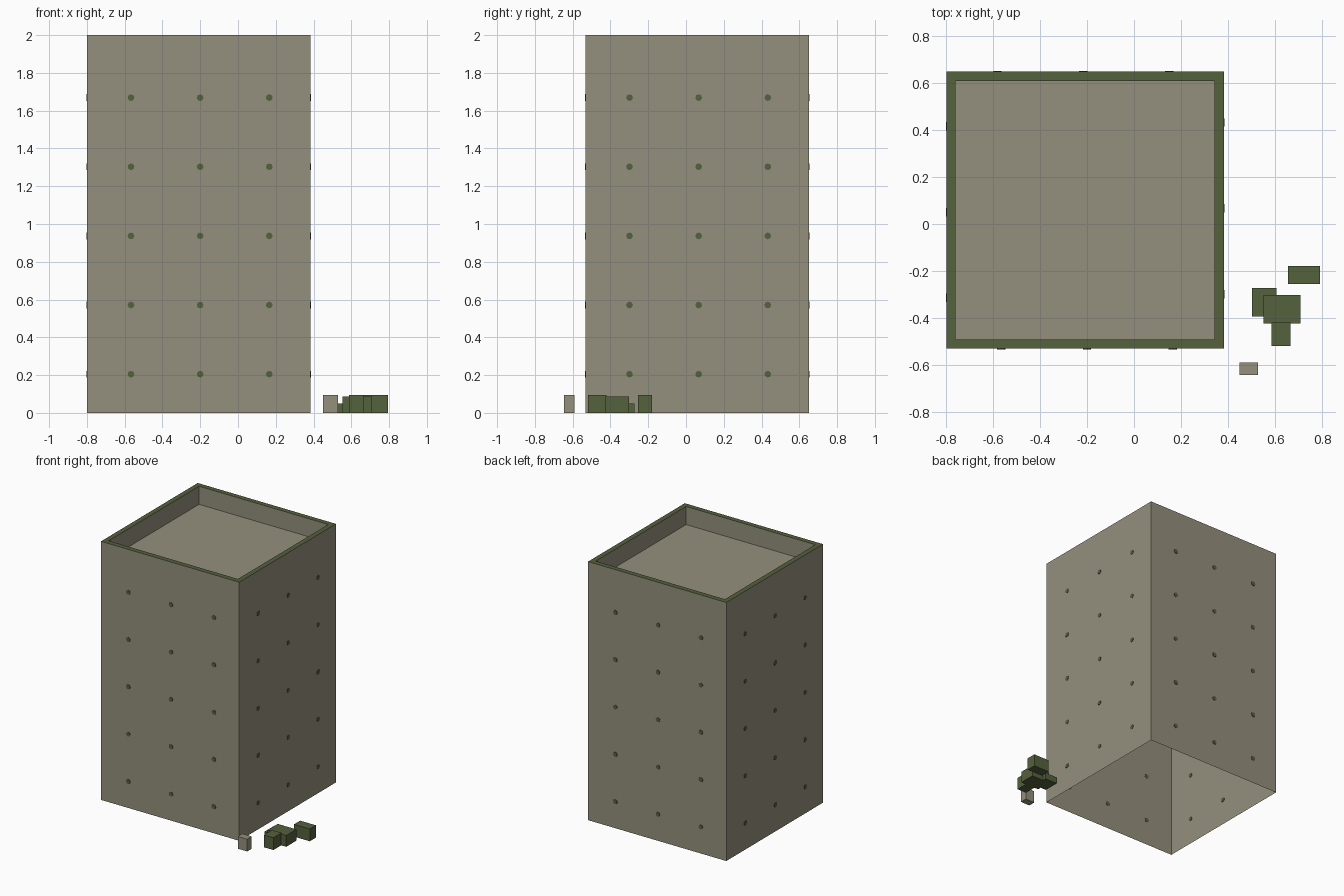
import bpy, bmesh
from math import pi
from mathutils import Matrix, Vector

cube = bpy.data.objects.get("Cube")
if cube:
    bpy.data.objects.remove(cube)


def material(name, rgb):
    m = bpy.data.materials.new(name)
    m.use_nodes = True
    m.diffuse_color = (*rgb, 1)
    m.node_tree.nodes["Principled BSDF"].inputs["Base Color"].default_value = (*rgb, 1)
    return m


STONE = material("taupe_stone", (0.296, 0.279, 0.205))
GREEN = material("olive_green", (0.09, 0.119, 0.048))


def make_object(name, bm, *mats):
    me = bpy.data.meshes.new(name)
    bm.to_mesh(me)
    bm.free()
    for m in mats:
        me.materials.append(m)
    ob = bpy.data.objects.new(name, me)
    bpy.context.collection.objects.link(ob)
    return ob


def box(name, lo, hi, mat):
    lo, hi = Vector(lo), Vector(hi)
    bm = bmesh.new()
    bmesh.ops.create_cube(bm, size=1, matrix=Matrix.Translation((lo + hi) / 2)
                          @ Matrix.Diagonal((*(hi - lo), 1)))
    return make_object(name, bm, mat)


# Tower: open-bottomed shell with a parapet rim and sunken roof
X0, X1, Y0, Y1, H = -0.80, 0.383, -0.532, 0.65, 2.0
RIM, ROOF_DEPTH = 0.055, 0.14
center = Vector(((X0 + X1) / 2, (Y0 + Y1) / 2, 0))
half = (X1 - X0) / 2

bm = bmesh.new()
bmesh.ops.create_cube(bm, size=1, matrix=Matrix.Translation(center + Vector((0, 0, H / 2)))
                      @ Matrix.Diagonal((X1 - X0, Y1 - Y0, H, 1)))
bm.normal_update()
bottom = [f for f in bm.faces if f.normal.z < -0.5]
roof = [f for f in bm.faces if f.normal.z > 0.5][0]
bmesh.ops.delete(bm, geom=bottom, context="FACES_ONLY")
rim = bmesh.ops.inset_region(bm, faces=[roof], thickness=RIM)["faces"]
for f in rim:
    f.material_index = 1
walls = bmesh.ops.extrude_face_region(bm, geom=[roof])["geom"]
bmesh.ops.translate(bm, vec=(0, 0, -ROOF_DEPTH),
                    verts=[v for v in walls if isinstance(v, bmesh.types.BMVert)])
if roof.is_valid:
    bmesh.ops.delete(bm, geom=[roof], context="FACES_ONLY")
bmesh.ops.recalc_face_normals(bm, faces=bm.faces)
make_object("tower", bm, STONE, GREEN)

# Wall studs: three columns by five rows of thin discs on every side
bm = bmesh.new()
for side in range(4):
    turn = Matrix.Translation(center) @ Matrix.Rotation(side * pi / 2, 4, "Z")
    for col in (-1, 0, 1):
        for row in range(5):
            place = Matrix.Translation((col * 0.366 + 0.008, -half, 0.205 + row * 0.366))
            bmesh.ops.create_cone(bm, cap_ends=True, segments=8, radius1=0.018, radius2=0.018,
                                  depth=0.006, matrix=turn @ place @ Matrix.Rotation(pi / 2, 4, "X"))
make_object("wall_studs", bm, GREEN)

# Loose blocks beside the tower
box("low_block", (0.503, -0.395, 0), (0.608, -0.272, 0.05), GREEN)
box("wide_block", (0.552, -0.425, 0), (0.71, -0.302, 0.088), GREEN)
box("front_block", (0.587, -0.52, 0), (0.667, -0.42, 0.095), GREEN)
box("back_block", (0.658, -0.255, 0), (0.793, -0.18, 0.095), GREEN)
box("stone_block", (0.45, -0.645, 0), (0.53, -0.59, 0.095), STONE)
